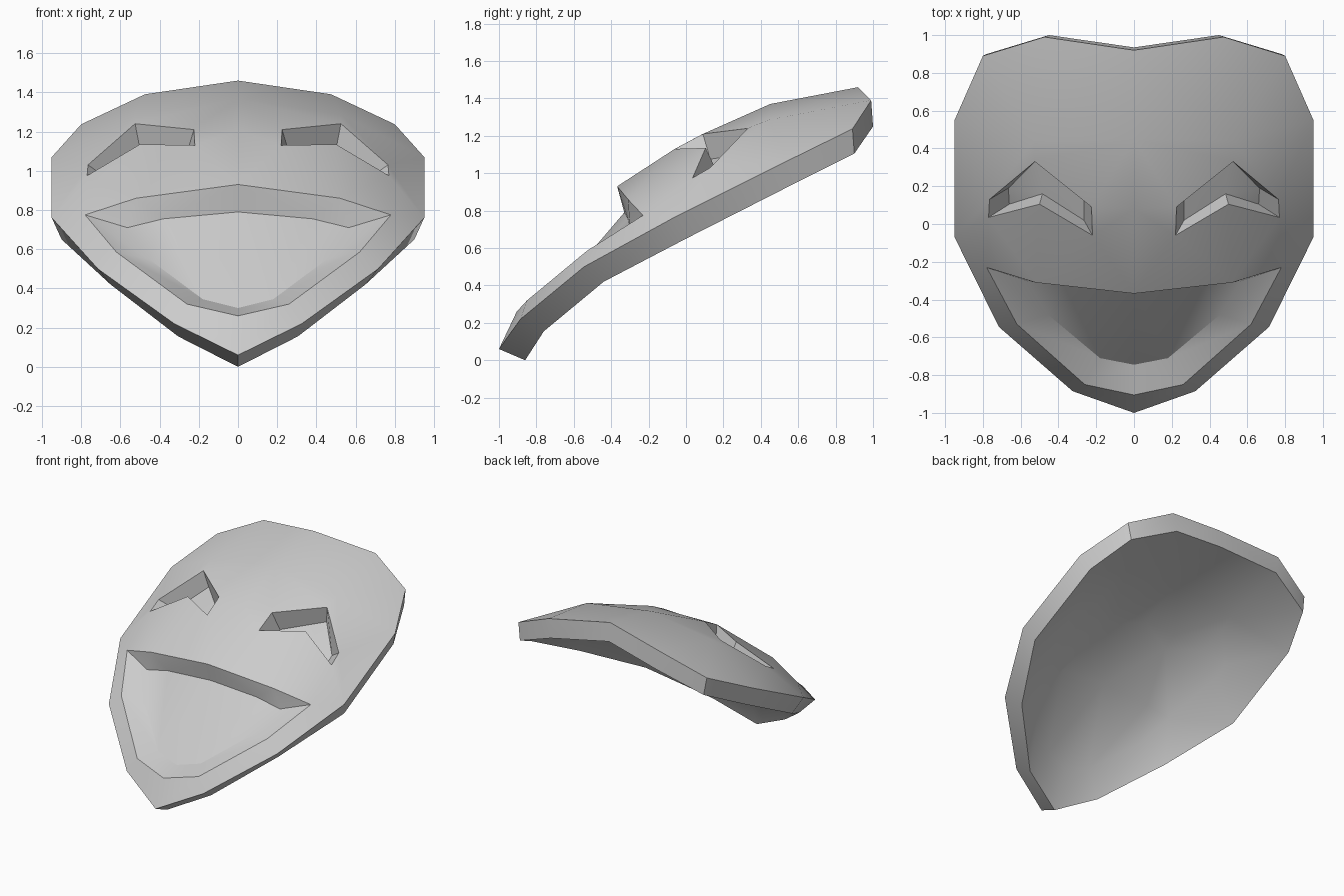
import bpy, bmesh
from math import radians
from mathutils import Vector
from mathutils.geometry import delaunay_2d_cdt

if "Cube" in bpy.data.objects:
    bpy.data.objects.remove(bpy.data.objects["Cube"])

# Right half of the mask: outer edge, front and back, from brow to chin
front_rim = [(0, .92, 1.46), (.475, .99, 1.39), (.80, .89, 1.237), (.95, .55, 1.07),
             (.95, -.07, .76), (.715, -.545, .50), (.325, -.885, .22), (0, -1, .06)]
back_rim = [(0, .935, 1.32), (.45, 1.0, 1.25), (.78, .90, 1.105), (.90, .60, .955),
            (.90, 0, .65), (.65, -.44, .42), (.305, -.76, .155), (0, -.86, 0)]
# Mouth opening and recessed floor, from upper lip to lower lip
mouth = [(0, -.368, .93), (.52, -.31, .86), (.78, -.23, .775),
         (.62, -.53, .585), (.26, -.85, .32), (0, -.905, .26)]
mouth_floor = [(0, -.33, .79), (.38, -.31, .755), (.565, -.30, .71),
               (.455, -.48, .55), (.18, -.71, .345), (0, -.745, .30)]
# Eye opening and recessed floor
eye = [(.225, .09, 1.21), (.525, .33, 1.24), (.765, .13, 1.03),
       (.77, .035, .975), (.50, .105, 1.135), (.22, -.06, 1.13)]
eye_floor = [(.265, .13, 1.075), (.50, .36, 1.11), (.665, .19, .96),
             (.66, .105, .90), (.485, .16, 1.02), (.265, .02, 1.02)]
# Dome points on the forehead and nose
front_dome = [(0, .08, 1.205), (0, .45, 1.37), (.53, .44, 1.285)]
back_dome = [(0, .13, 1.075), (0, .48, 1.23), (.48, .47, 1.14)]

bm = bmesh.new()


def add(points, drop=0):
    return [bm.verts.new((x, y, z - drop)) for x, y, z in points]


def inside(p, loop):
    hit = False
    for a, b in zip(loop, loop[1:] + loop[:1]):
        if (a.co.y > p.y) != (b.co.y > p.y):
            if p.x < a.co.x + (p.y - a.co.y) / (b.co.y - a.co.y) * (b.co.x - a.co.x):
                hit = not hit
    return hit


def fill(outline, hole=(), loose=(), lines=()):
    """Triangulate an outline with an optional hole and extra points."""
    verts = list(outline) + list(hole) + list(loose)
    index = {v: i for i, v in enumerate(verts)}
    edges = []
    for loop in (list(outline), list(hole)):
        edges += [(index[a], index[b]) for a, b in zip(loop, loop[1:] + loop[:1])]
    for line in lines:
        edges += [(index[a], index[b]) for a, b in zip(line, line[1:])]
    res = delaunay_2d_cdt([v.co.xy for v in verts], edges, [], 0, 1e-5)
    for tri in res[2]:
        t = [verts[res[3][i][0]] for i in tri]
        mid = sum((v.co for v in t), Vector()) / 3
        if inside(mid, list(outline)) and not (hole and inside(mid, list(hole))):
            bm.faces.new(t)


def wall(a, b, closed=False):
    pairs = list(zip(a, b))
    for (p, q), (r, s) in zip(pairs, pairs[1:] + (pairs[:1] if closed else [])):
        bm.faces.new((p, r, s, q))


# Front face with the two openings
rim, lips, lids, dome = add(front_rim), add(mouth), add(eye), add(front_dome)
fill(rim + lips[::-1] + dome[:2], lids, dome[2:])

# Recess walls and floors
lip_floor, lid_floor = add(mouth_floor), add(eye_floor)
wall(lips, lip_floor)
wall(lids, lid_floor, True)
fill(lip_floor)
fill(lid_floor)

# Hollow back, just behind the recess floors
brim, hollow = add(back_rim), add(back_dome)
back_mouth, back_eye = add(mouth_floor, .012), add(eye_floor, .012)
fill(brim + [back_mouth[-1], back_mouth[0]] + hollow[:2], (),
     back_mouth[1:-1] + back_eye + hollow[2:], [back_mouth])
wall(rim, brim)

# Mirror to the left half
bmesh.ops.mirror(bm, geom=bm.verts[:] + bm.edges[:] + bm.faces[:], axis='X', merge_dist=.001)
bmesh.ops.remove_doubles(bm, verts=bm.verts, dist=.001)
bmesh.ops.recalc_face_normals(bm, faces=bm.faces)
for f in bm.faces:
    f.smooth = True
mesh = bpy.data.meshes.new("mask")
bm.to_mesh(mesh)
bm.free()
mesh.set_sharp_from_angle(angle=radians(32))
bpy.context.collection.objects.link(bpy.data.objects.new("mask", mesh))
